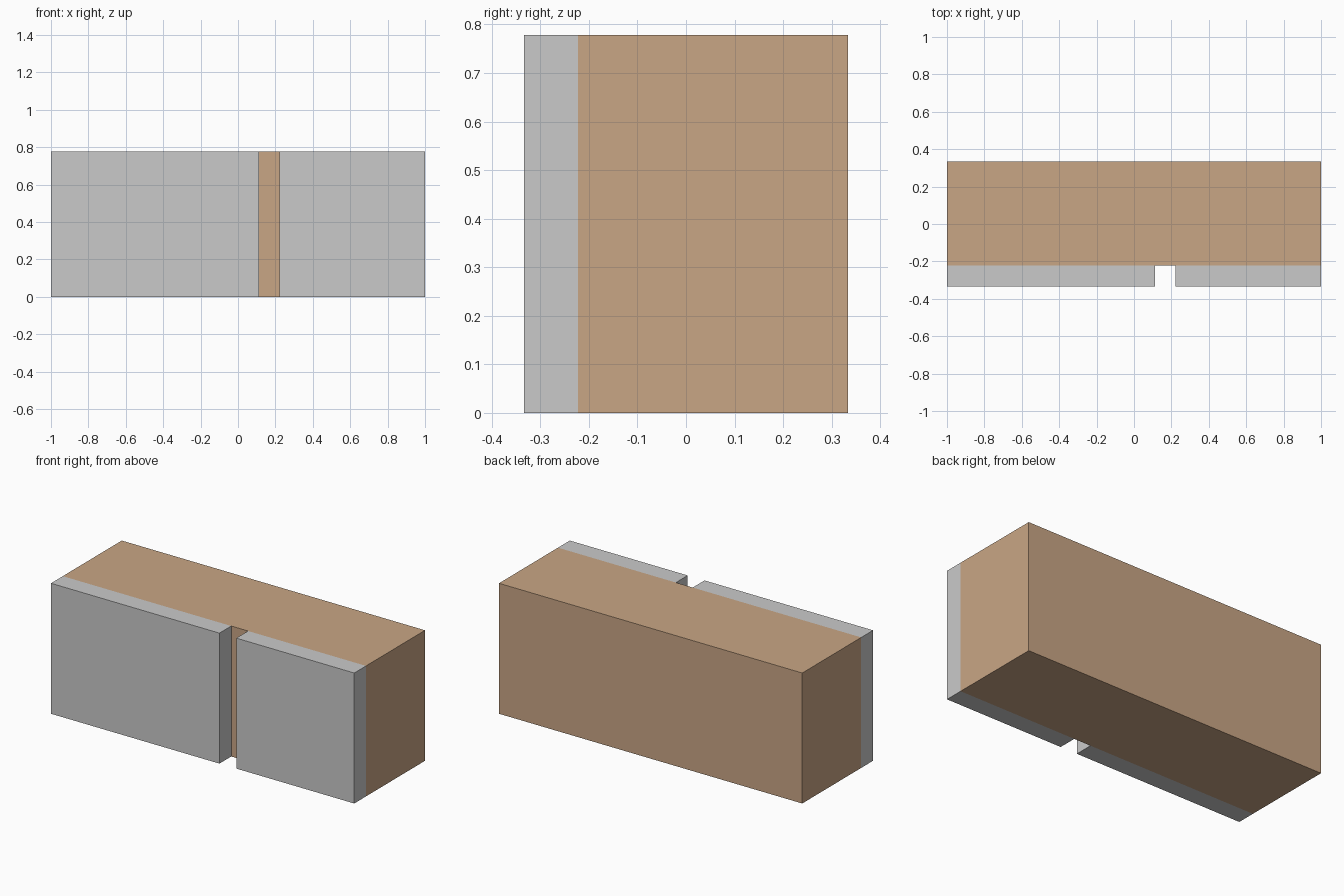
import bpy
import bmesh

if "Cube" in bpy.data.objects:
    bpy.data.objects.remove(bpy.data.objects["Cube"])


def material(name, rgb):
    m = bpy.data.materials.new(name)
    m.diffuse_color = (*rgb, 1.0)
    m.use_nodes = True
    m.node_tree.nodes["Principled BSDF"].inputs["Base Color"].default_value = m.diffuse_color
    return m


def box(name, lo, hi, mat):
    """Flat-shaded box between two opposite corners."""
    bm = bmesh.new()
    bmesh.ops.create_cube(bm, size=1.0)
    for v in bm.verts:
        v.co = [(a + b) / 2 + c * (b - a) for a, b, c in zip(lo, hi, v.co)]
    mesh = bpy.data.meshes.new(name)
    bm.to_mesh(mesh)
    bm.free()
    mesh.materials.append(mat)
    obj = bpy.data.objects.new(name, mesh)
    bpy.context.collection.objects.link(obj)
    return obj


wood = material("tan_wood", (0.584, 0.381, 0.235))
grey = material("light_grey", (0.591, 0.591, 0.591))

U = 1 / 9  # the model sits on a grid of ninths
FRONT, SEAM, BACK, TOP = -3 * U, -2 * U, 3 * U, 7 * U

# Main wooden body
box("body", (-1, SEAM, 0), (1, BACK, TOP), wood)

# Two front panels with a gap between them
for name, x0, x1 in (("wide_front_panel", -1, U), ("narrow_front_panel", 2 * U, 1)):
    box(name, (x0, FRONT, 0), (x1, SEAM, TOP), grey)
